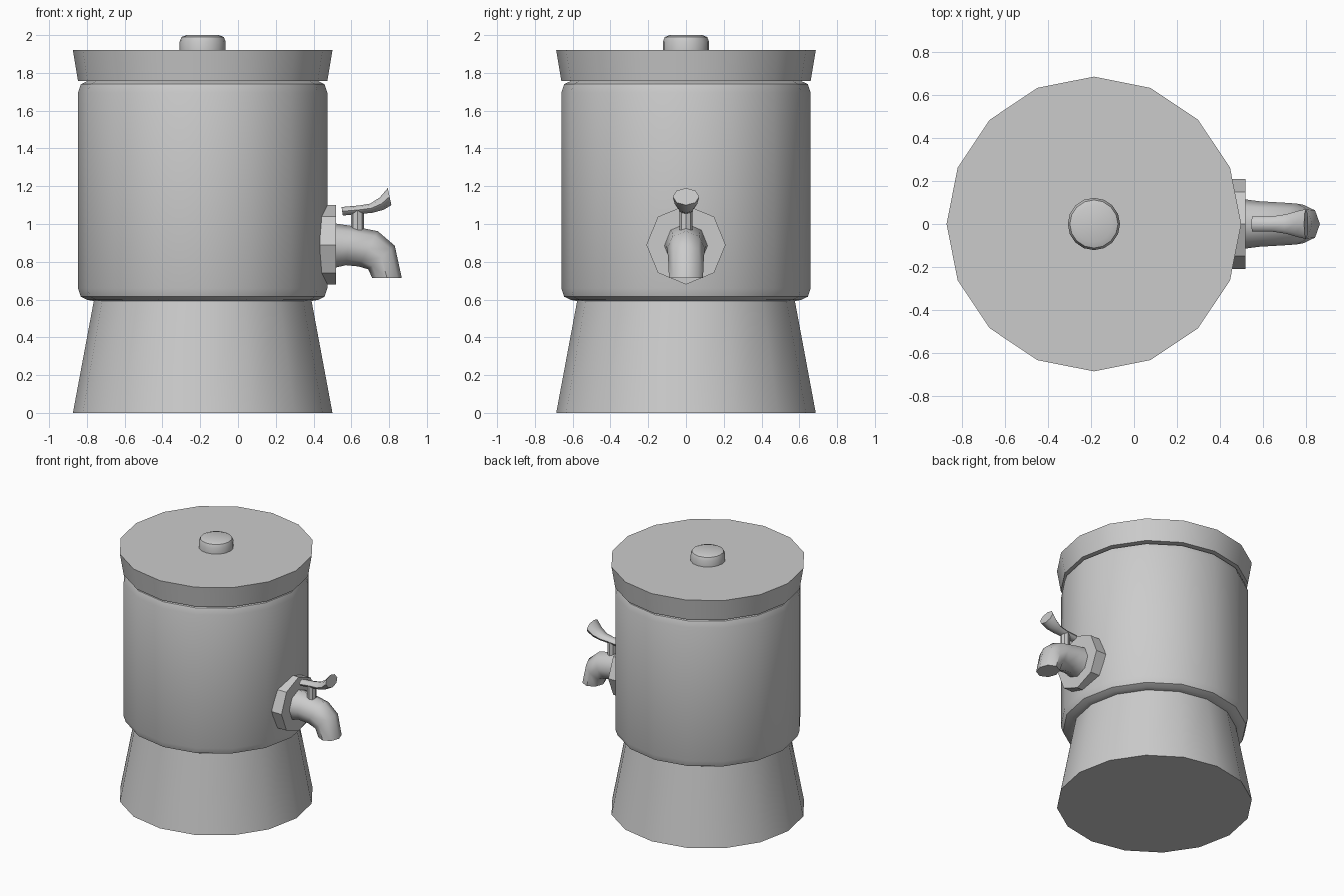
import bpy, bmesh, math
from mathutils import Vector

if "Cube" in bpy.data.objects:
    bpy.data.objects.remove(bpy.data.objects["Cube"])

CX = -0.187  # axis of the round vessel


def skin(name, rings, angle=35):
    """Bridge successive vertex rings, cap both ends and smooth shallow edges."""
    bm = bmesh.new()
    loops = [[bm.verts.new(p) for p in ring] for ring in rings]
    n = len(loops[0])
    for a, b in zip(loops, loops[1:]):
        for i in range(n):
            j = (i + 1) % n
            bm.faces.new((a[i], a[j], b[j], b[i]))
    bm.faces.new(loops[0][::-1])
    bm.faces.new(loops[-1])
    bmesh.ops.recalc_face_normals(bm, faces=bm.faces[:])
    mesh = bpy.data.meshes.new(name)
    bm.to_mesh(mesh)
    bm.free()
    ob = bpy.data.objects.new(name, mesh)
    bpy.context.collection.objects.link(ob)
    bpy.ops.object.select_all(action='DESELECT')
    ob.select_set(True)
    bpy.context.view_layer.objects.active = ob
    bpy.ops.object.shade_smooth_by_angle(angle=math.radians(angle))
    return ob


def turned(name, profile, sides=16, cx=CX):
    """Vertical turned part from (radius, z) pairs."""
    turn = [2 * math.pi * i / sides for i in range(sides)]
    return skin(name, [[(cx + r * math.cos(t), r * math.sin(t), z) for t in turn]
                       for r, z in profile])


def lofted(name, sections, sides=8, angle=35):
    """Tube from (top xz, bottom xz, half width in y) sections."""
    rings = []
    for top, bottom, w in sections:
        top, bottom = Vector((top[0], 0, top[1])), Vector((bottom[0], 0, bottom[1]))
        mid, up = (top + bottom) / 2, (top - bottom) / 2
        rings.append([mid + up * math.cos(2 * math.pi * i / sides)
                      + Vector((0, w * math.sin(2 * math.pi * i / sides), 0))
                      for i in range(sides)])
    return skin(name, rings, angle)


# Vessel
turned("base", [(0.687, 0), (0.575, 0.6)])
turned("tank", [(0.58, 0.593), (0.61, 0.598), (0.645, 0.615), (0.66, 0.66),
                (0.66, 1.695), (0.645, 1.74), (0.61, 1.757), (0.58, 1.76)])
turned("lid", [(0.66, 1.757), (0.687, 1.92)])
turned("lid_knob", [(0.122, 1.915), (0.122, 1.965), (0.112, 1.99), (0.085, 2.0)])

# Tap
lofted("tap_flange", [((0.435, 1.1), (0.435, 0.68), 0.21),
                      ((0.52, 1.1), (0.52, 0.68), 0.21)])
lofted("tap_spout", [((0.50, 1.005), (0.50, 0.765), 0.117),
                     ((0.60, 0.99), (0.57, 0.782), 0.106),
                     ((0.74, 0.962), (0.64, 0.775), 0.10),
                     ((0.83, 0.885), (0.69, 0.76), 0.095),
                     ((0.867, 0.715), (0.71, 0.715), 0.09)], angle=50)
turned("tap_stem", [(0.034, 0.95), (0.034, 1.075)], sides=8, cx=0.632)
lofted("tap_handle", [((0.548, 1.09), (0.555, 1.045), 0.036),
                      ((0.64, 1.098), (0.64, 1.052), 0.035),
                      ((0.70, 1.108), (0.715, 1.06), 0.045),
                      ((0.75, 1.14), (0.77, 1.075), 0.06),
                      ((0.793, 1.19), (0.812, 1.10), 0.07)], angle=50)
